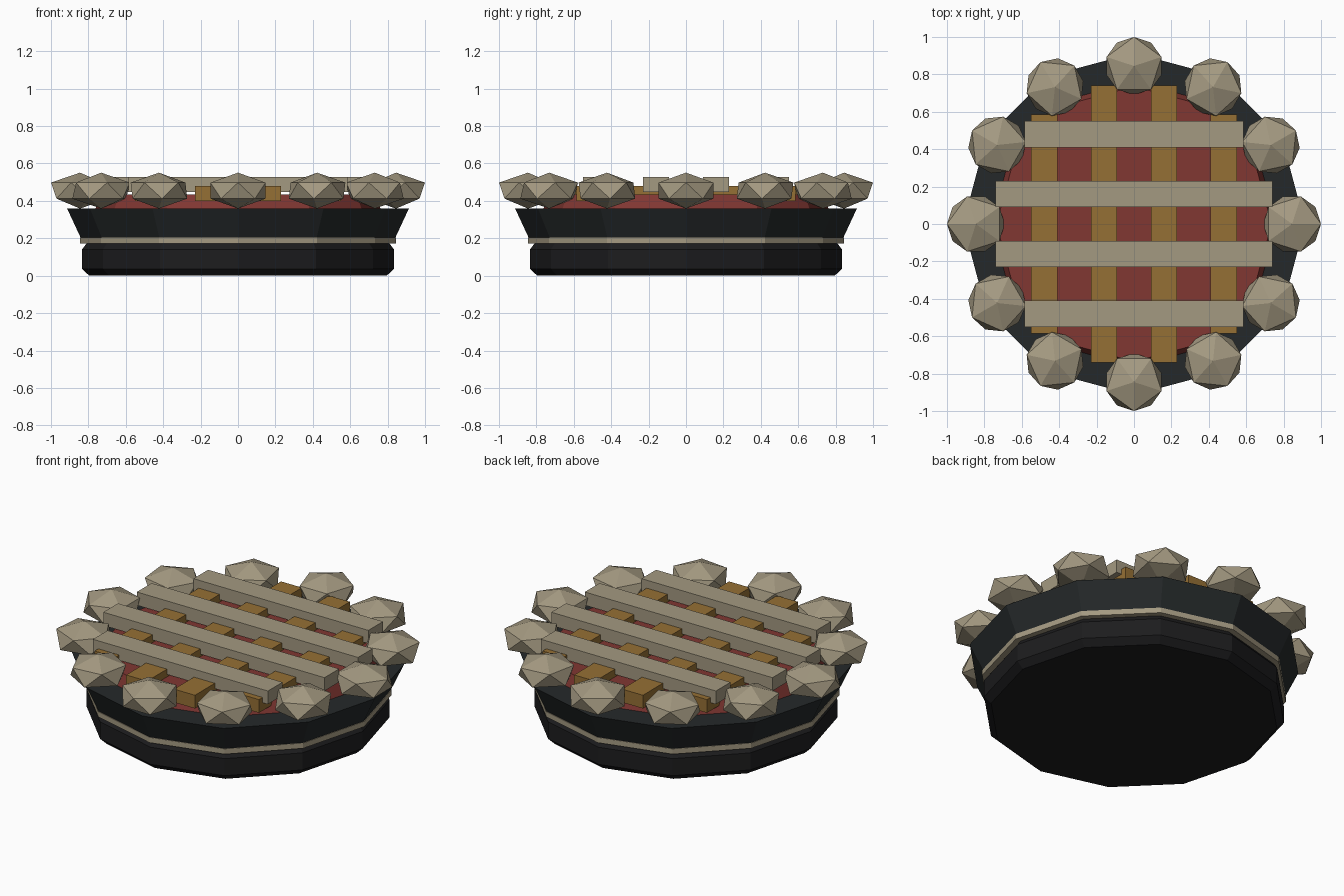
import bpy, bmesh, math
from mathutils import Matrix

if "Cube" in bpy.data.objects:
    bpy.data.objects.remove(bpy.data.objects["Cube"])

SIDES = 12


def material(name, rgb):
    m = bpy.data.materials.new(name)
    m.diffuse_color = (*rgb, 1)
    m.use_nodes = True
    m.node_tree.nodes["Principled BSDF"].inputs["Base Color"].default_value = m.diffuse_color
    return m


DARK = material("dark_base", (0.012, 0.012, 0.013))
PAN = material("dark_pan", (0.018, 0.022, 0.023))
TAN = material("pale_crust", (0.37, 0.32, 0.22))
GOLD = material("golden_crust", (0.30, 0.16, 0.035))
RED = material("red_filling", (0.22, 0.038, 0.032))


def finish(bm, name, mat):
    bmesh.ops.recalc_face_normals(bm, faces=bm.faces)
    me = bpy.data.meshes.new(name)
    bm.to_mesh(me)
    bm.free()
    me.materials.append(mat)
    ob = bpy.data.objects.new(name, me)
    bpy.context.collection.objects.link(ob)
    return ob


def lathe(name, profile, mat):
    """Closed 12-sided solid from (radius, z) points, bottom to top."""
    bm = bmesh.new()
    rings = []
    for r, z in profile:
        rings.append([bm.verts.new((r * math.cos(math.tau * i / SIDES),
                                    r * math.sin(math.tau * i / SIDES), z))
                      for i in range(SIDES)])
    for a, b in zip(rings, rings[1:]):
        for i in range(SIDES):
            j = (i + 1) % SIDES
            bm.faces.new((a[i], a[j], b[j], b[i]))
    bm.faces.new(rings[0])
    bm.faces.new(rings[-1])
    return finish(bm, name, mat)


def bar(name, center, size, mat):
    bm = bmesh.new()
    bmesh.ops.create_cube(bm, size=1, matrix=Matrix.Translation(center) @ Matrix.Diagonal((*size, 1)))
    return finish(bm, name, mat)


# Dish: chamfered base, pale band, flared pan, filling
lathe("base", [(0.795, 0), (0.834, 0.037), (0.834, 0.14), (0.81, 0.172)], DARK)
lathe("band", [(0.845, 0.172), (0.845, 0.204)], TAN)
lathe("pan", [(0.835, 0.19), (0.914, 0.36)], PAN)
lathe("filling", [(0.765, 0.35), (0.735, 0.433)], RED)

# Lattice: golden strips along y, pale strips across on top
for i, p in enumerate((-0.48, -0.16, 0.16, 0.48)):
    length = 1.17 if abs(p) > 0.3 else 1.48
    bar(f"lower_strip_{i}", (p, 0, 0.44), (0.14, length, 0.08), GOLD)
    bar(f"upper_strip_{i}", (0, p, 0.488), (length, 0.14, 0.08), TAN)

# Crust edge: flattened low-poly lumps around the rim
for i in range(12):
    bm = bmesh.new()
    m = (Matrix.Rotation(math.tau * i / 12, 4, 'Z') @ Matrix.Translation((0.845, 0, 0.455))
         @ Matrix.Diagonal((0.173, 0.173, 0.096, 1)))
    bmesh.ops.create_icosphere(bm, subdivisions=1, radius=1, matrix=m)
    finish(bm, f"crust_lump_{i}", TAN)
